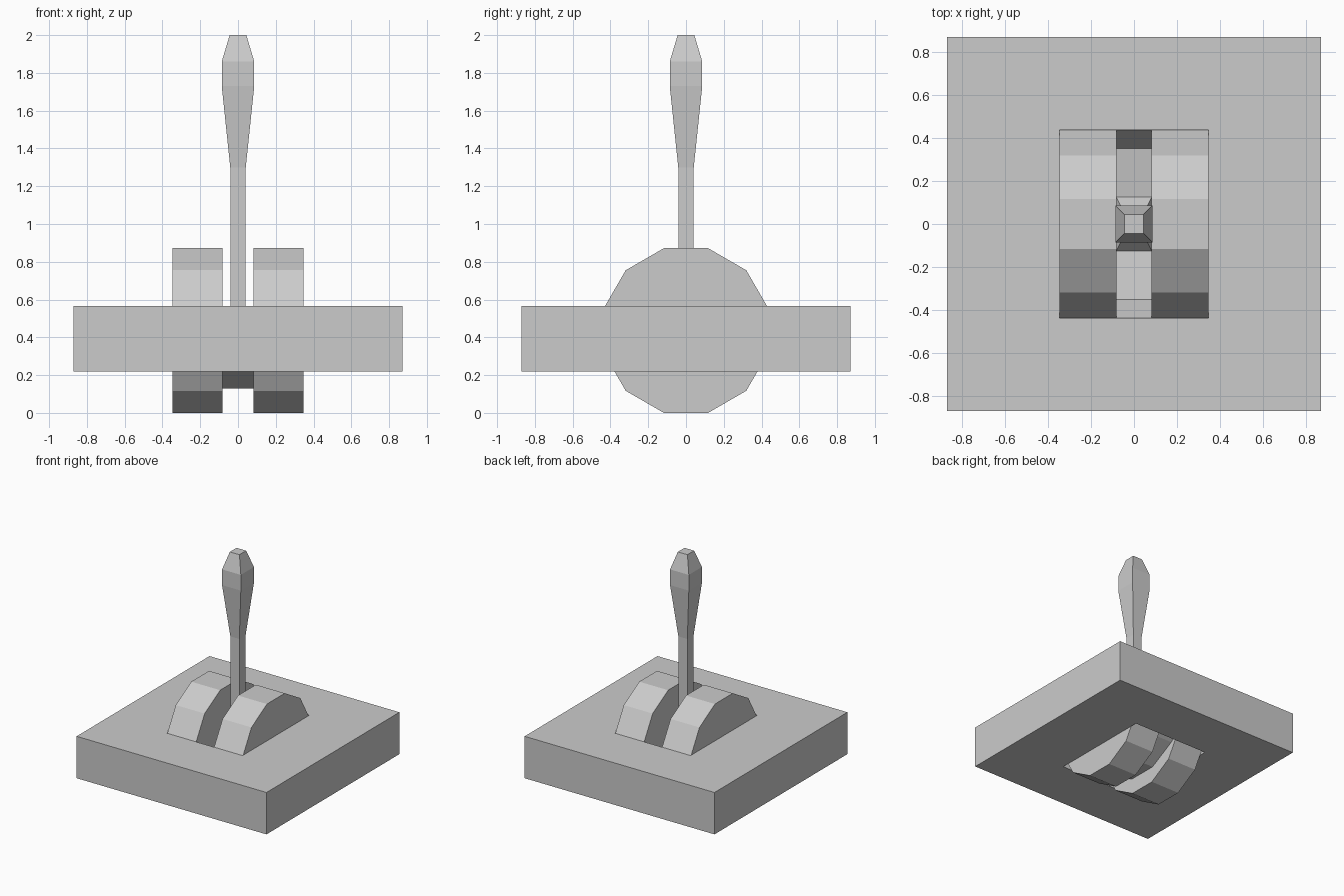
import bpy, bmesh, math

if "Cube" in bpy.data.objects:
    bpy.data.objects.remove(bpy.data.objects["Cube"])


def finish(bm, name):
    bmesh.ops.recalc_face_normals(bm, faces=bm.faces)
    mesh = bpy.data.meshes.new(name)
    bm.to_mesh(mesh)
    bm.free()
    obj = bpy.data.objects.new(name, mesh)
    bpy.context.collection.objects.link(obj)
    return obj


def loft(name, rings, cap=True):
    """Skin a list of equal-length point rings."""
    bm = bmesh.new()
    loops = [[bm.verts.new(p) for p in ring] for ring in rings]
    n = len(loops[0])
    for a, b in zip(loops, loops[1:]):
        for i in range(n):
            j = (i + 1) % n
            bm.faces.new((a[i], a[j], b[j], b[i]))
    if cap:
        bm.faces.new(loops[0])
        bm.faces.new(loops[-1])
    return finish(bm, name)


def prism(name, profile, x0, x1, cap=True):
    """Extrude a (y, z) profile along x."""
    return loft(name, [[(x, y, z) for y, z in profile] for x in (x0, x1)], cap)


def rect(rx, ry, z):
    return [(-rx, -ry, z), (rx, -ry, z), (rx, ry, z), (-rx, ry, z)]


GAP, SIDE, AP = 0.082, 0.347, 0.436   # groove half width, drum half width, apothem

# Square base plate with a rectangular opening for the drum
frame = [rect(0.87, 0.87, 0.22), rect(0.87, 0.87, 0.567),
         rect(SIDE, AP, 0.567), rect(SIDE, AP, 0.22)]
loft("base_plate", frame + frame[:1], cap=False)

# Two twelve-sided drum halves
radius = AP / math.cos(math.pi / 12)
dodecagon = [(radius * math.cos(math.radians(15 + 30 * i)),
              AP + radius * math.sin(math.radians(15 + 30 * i))) for i in range(12)]
for side, name in ((-1, "drum_left"), (1, "drum_right")):
    prism(name, dodecagon, side * GAP, side * SIDE)

# Recessed core between the halves: hollowed top, rounded underside
half = [(0.125, 0.37), (0.35, 0.40), (AP, 0.553), (AP, 0.319), (0.35, 0.25), (0.125, 0.13)]
prism("drum_core", half + [(-y, z) for y, z in reversed(half)], -GAP, GAP, cap=False)

# Lever with flared foot, thin square shaft and swollen grip
lever = [(GAP, 0.125, 0.37), (0.041, 0.041, 0.47), (0.041, 0.041, 1.30),
         (0.086, 0.086, 1.73), (0.086, 0.086, 1.86), (0.044, 0.044, 2.0)]
loft("lever", [rect(*r) for r in lever])
